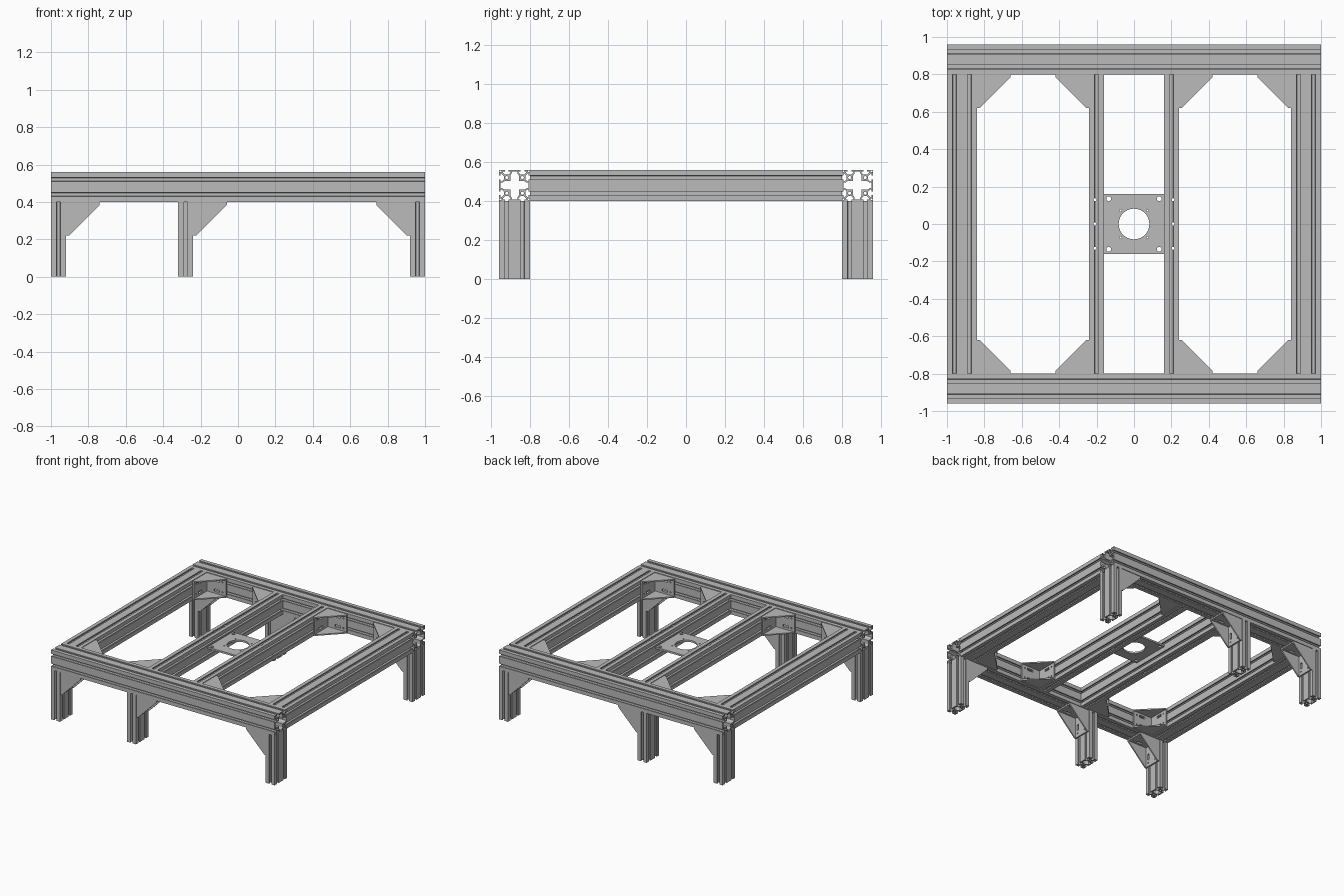
import bpy, bmesh, math
from mathutils import Vector, Matrix

cube = bpy.data.objects.get("Cube")
if cube:
    bpy.data.objects.remove(cube, do_unlink=True)

metal = bpy.data.materials.new("grey_aluminium")
metal.use_nodes = True
GREY = (0.5, 0.5, 0.5, 1)
metal.diffuse_color = GREY
metal.node_tree.nodes["Principled BSDF"].inputs["Base Color"].default_value = GREY
X, Y, Z = Vector((1, 0, 0)), Vector((0, 1, 0)), Vector((0, 0, 1))


def frame(origin, a, b):
    """Matrix placing a flat shape with its axes along a and b."""
    m = Matrix((a, b, a.cross(b))).transposed().to_4x4()
    m.translation = origin
    return m


def prism(loops, depth, matrix):
    """Mesh from an outline with holes, extruded about its plane."""
    curve = bpy.data.curves.new("outline", "CURVE")
    curve.dimensions, curve.fill_mode, curve.extrude = "2D", "BOTH", depth / 2
    for loop in loops:
        s = curve.splines.new("POLY")
        s.points.add(len(loop) - 1)
        s.use_cyclic_u = True
        for p, (u, v) in zip(s.points, loop):
            p.co = (u, v, 0, 1)
    ob = bpy.data.objects.new("outline", curve)
    bpy.context.collection.objects.link(ob)
    dg = bpy.context.evaluated_depsgraph_get()
    mesh = bpy.data.meshes.new_from_object(ob.evaluated_get(dg))
    bpy.data.objects.remove(ob, do_unlink=True)
    mesh.transform(matrix)
    return mesh


def build(name, meshes):
    """Join meshes into one named object."""
    bm = bmesh.new()
    for me in meshes:
        bm.from_mesh(me)
        bpy.data.meshes.remove(me)
    bmesh.ops.remove_doubles(bm, verts=bm.verts, dist=1e-5)
    bmesh.ops.recalc_face_normals(bm, faces=bm.faces)
    for f in bm.faces:
        f.smooth = False
        f.material_index = 0
    mesh = bpy.data.meshes.new(name)
    bm.to_mesh(mesh)
    bm.free()
    mesh.materials.append(metal)
    ob = bpy.data.objects.new(name, mesh)
    bpy.context.collection.objects.link(ob)
    return ob


def circle(u, v, r, n=12):
    return [(u + r * math.cos(2 * math.pi * i / n), v + r * math.sin(2 * math.pi * i / n))
            for i in range(n)]


def rect(u, v, hu, hv):
    return [(u - hu, v - hv), (u + hu, v - hv), (u + hu, v + hv), (u - hu, v + hv)]


def quadrants(points):
    """Repeat a first-quadrant path in all four quadrants, in order."""
    flip = lambda su, sv: [(su * u, sv * v) for u, v in points]
    return flip(1, 1) + flip(-1, 1)[::-1] + flip(-1, -1) + flip(1, -1)[::-1]


# T-slot half profile: (offset from slot centre, depth)
SLOT = [(-0.01, 0), (-0.01, 0.009), (-0.02, 0.009), (-0.02, 0.013), (-0.009, 0.025)]
SLOT += [(-s, d) for s, d in reversed(SLOT)]


def profile(nu, nv):
    """Slotted extrusion section made of nu by nv square cells."""
    hu, hv = nu * 0.04, nv * 0.04
    outline = []
    for side in range(4):
        n, half, reach = (nu, hu, hv) if side % 2 == 0 else (nv, hv, hu)
        pts = [(-half, -reach)]
        for k in range(n):
            c = -half + 0.04 + 0.08 * k
            pts += [(c + s, -reach + d) for s, d in SLOT]
        co, si = round(math.cos(side * math.pi / 2)), round(math.sin(side * math.pi / 2))
        outline += [(u * co - v * si, u * si + v * co) for u, v in pts]
    loops = [outline]
    # screw bores and hollow corners
    for i in range(nu):
        for j in range(nv):
            loops.append(circle(-hu + 0.04 + 0.08 * i, -hv + 0.04 + 0.08 * j, 0.008))
    for su in (-1, 1):
        for sv in (-1, 1):
            loops.append(rect(su * (hu - 0.008), sv * (hv - 0.008), 0.004, 0.004))
    # central hollow
    if nu == 2:
        loops.append(quadrants([(0.071, 0.014), (0.064, 0.014), (0.05, 0.022),
                                (0.022, 0.022), (0.022, 0.05), (0.014, 0.064), (0.014, 0.071)]))
    else:
        loops.append(quadrants([(0.031, 0.014), (0.024, 0.014), (0.01, 0.022)]))
    return loops


SQUARE, SLIM = profile(2, 2), profile(1, 2)
MID = 0.48  # height of the frame's centre line

# Long front and back beams, and side beams
for name, s in (("front", -1), ("back", 1)):
    build(name + "_beam", [prism(SQUARE, 2, frame(Vector((0, s * 0.88, MID)), Y, Z))])
for name, s in (("right", -1), ("left", 1)):
    build(name + "_side_beam", [prism(SQUARE, 1.6, frame(Vector((s * 0.92, 0, MID)), X, Z))])

# Inner beams, drilled through for fixing screws
for name, s in (("right", -1), ("left", 1)):
    beam = build(name + "_inner_beam", [prism(SLIM, 1.6, frame(Vector((s * 0.2, 0, MID)), X, Z))])
    cutter = build("drill_cutter", [prism([circle(s * 0.209, y, 0.008)], 0.3,
                                          frame(Vector((0, 0, MID)), X, Y))
                                    for y in (-0.13, 0, 0.13)])
    cutter.hide_render = True
    mod = beam.modifiers.new("drill", "BOOLEAN")
    mod.object, mod.operation, mod.solver = cutter, "DIFFERENCE", "EXACT"
    dg = bpy.context.evaluated_depsgraph_get()
    drilled = bpy.data.meshes.new_from_object(beam.evaluated_get(dg))
    beam.modifiers.clear()
    beam.data = drilled
    bpy.data.objects.remove(cutter, do_unlink=True)

# Legs
for row, y in (("front", -0.88), ("back", 0.88)):
    for col, x in (("right", -0.96), ("middle", -0.28), ("left", 0.96)):
        build(f"{row}_{col}_leg", [prism(SLIM, 0.4, frame(Vector((x, y, 0.2)), X, Y))])


# Corner brackets: two slotted plates joined by two gussets
def bracket(name, corner, a, b):
    corner, w = Vector(corner), a.cross(b)
    size, lip, thick, half = 0.18, 0.016, 0.012, 0.075
    gusset = [(0, 0), (size, 0), (size, lip), (lip, size), (0, size)]
    parts = [prism([gusset], 0.01, frame(corner + w * k * (half - 0.005), a, b)) for k in (-1, 1)]
    for along, off in ((a, b), (b, a)):
        loops = [rect(size / 2, 0, size / 2, half - 0.01)]
        for v in (-0.04, 0.04):
            loops.append(rect(0.1, v, 0.025, 0.009))
            loops.append(circle(0.15, v, 0.006, 8))
        parts.append(prism(loops, thick, frame(corner + off * thick / 2, along, w)))
    build(name, parts)


for row, sy in (("front", -1), ("back", 1)):
    for col, x, d in (("right_outer", -0.84, 1), ("right_inner", -0.24, -1),
                      ("left_inner", 0.24, 1), ("left_outer", 0.84, -1)):
        bracket(f"{row}_{col}_bracket", (x, sy * 0.8, MID), X * d, Y * -sy)
    for col, x, d in (("right", -0.92, 1), ("middle", -0.24, 1), ("left", 0.92, -1)):
        bracket(f"{row}_{col}_leg_bracket", (x, sy * 0.88, 0.4), X * d, -Z)

# Mounting plate with a large bore and screw holes
holes = [rect(0, 0, 0.163, 0.16), circle(0, 0, 0.082, 40)]
for su in (-1, 1):
    for sv in (-1, 1):
        holes.append(circle(su * 0.135, sv * 0.135, 0.013))
        holes.append(circle(su * 0.072, sv * 0.072, 0.006, 8))
build("mounting_plate", [prism(holes, 0.014, frame(Vector((0, 0, 0.495)), X, Y))])
